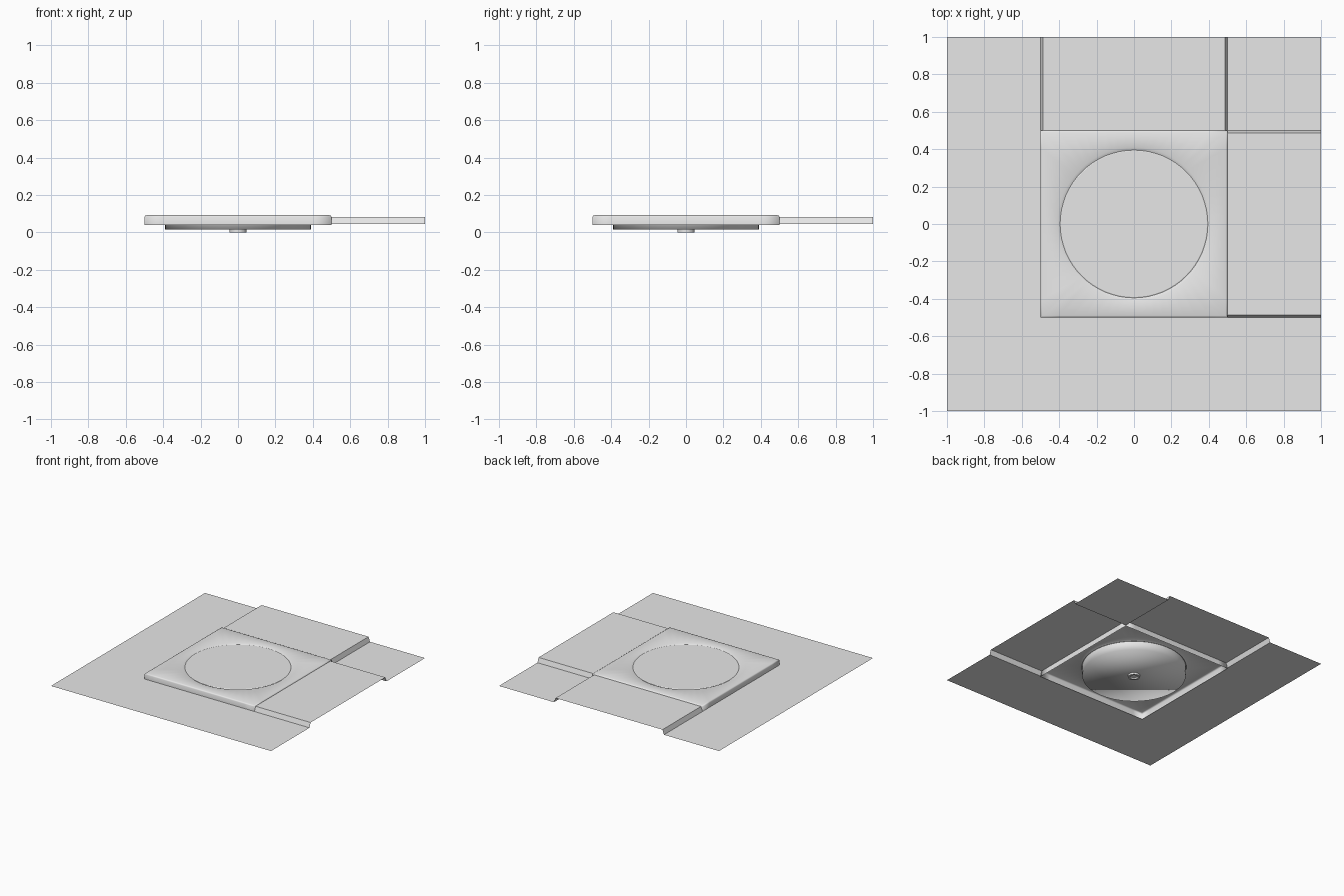
import bpy, bmesh, math

cube = bpy.data.objects.get("Cube")
if cube:
    bpy.data.objects.remove(cube, do_unlink=True)

grey = bpy.data.materials.new("plain_grey")
grey.use_nodes = True
colour = (0.8, 0.8, 0.8, 1)
grey.diffuse_color = colour
grey.node_tree.nodes["Principled BSDF"].inputs["Base Color"].default_value = colour

SEG = 64
GROUND, STRIP, TOP = 0.045, 0.083, 0.092


def finish(bm, name, smooth=False):
    mesh = bpy.data.meshes.new(name)
    bm.to_mesh(mesh)
    bm.free()
    mesh.materials.append(grey)
    for p in mesh.polygons:
        p.use_smooth = smooth
    obj = bpy.data.objects.new(name, mesh)
    bpy.context.scene.collection.objects.link(obj)
    return obj


def ring(bm, size, z, square=False):
    """One closed loop, round or square, sampled at equal angles."""
    loop = []
    for i in range(SEG):
        a = 2 * math.pi * i / SEG
        c, s = math.cos(a), math.sin(a)
        k = size / max(abs(c), abs(s)) if square else size
        loop.append(bm.verts.new((k * c, k * s, z)))
    return loop


def loft(name, rows, cap_first=False, cap_last=False, smooth=True):
    bm = bmesh.new()
    loops = [ring(bm, *row) for row in rows]
    for a, b in zip(loops, loops[1:]):
        for i in range(SEG):
            j = (i + 1) % SEG
            bm.faces.new((a[i], a[j], b[j], b[i]))
    if cap_first:
        bm.faces.new(loops[0][::-1])
    if cap_last:
        bm.faces.new(loops[-1])
    return finish(bm, name, smooth)


def sheet(bm, points):
    bm.faces.new([bm.verts.new(p) for p in points])


# Flat surround: tiles left free under the plate and both raised strips
bm = bmesh.new()
for x0, y0, x1, y1 in ((-1, -1, 1, -0.5), (-1, -0.5, -0.5, 1), (0.5, 0.5, 1, 1)):
    sheet(bm, [(x0, y0, GROUND), (x1, y0, GROUND), (x1, y1, GROUND), (x0, y1, GROUND)])
finish(bm, "ground_sheet")

# Raised strips with steep sides, open underneath
profile = [(-0.5, GROUND), (-0.486, STRIP), (0.486, STRIP), (0.5, GROUND)]
for name, turned in (("side_strip", False), ("back_strip", True)):
    bm = bmesh.new()
    for (u, z), (v, w) in zip(profile, profile[1:]):
        if turned:
            sheet(bm, [(u, 1, z), (u, 0.5, z), (v, 0.5, w), (v, 1, w)])
        else:
            sheet(bm, [(0.5, u, z), (1, u, z), (1, v, w), (0.5, v, w)])
    finish(bm, name)

# Square plate shell with soft rim and a round opening
loft("square_plate", [
    (0.5, 0.04, True), (0.5, 0.083, True), (0.497, 0.089, True),
    (0.49, TOP, True), (0.41, TOP), (0.395, 0.085)])

# Round body hanging below the plate, its lid flush with the opening
loft("round_body", [(0.39, 0.015), (0.39, 0.087)], cap_first=True)
loft("round_lid", [(0.395, 0.085), (0.39, 0.087)], cap_last=True, smooth=False)

# Small hollow foot under the body
loft("centre_foot", [(0.03, 0.012), (0.03, 0), (0.045, 0), (0.045, 0.015)],
     cap_first=True, smooth=False)
